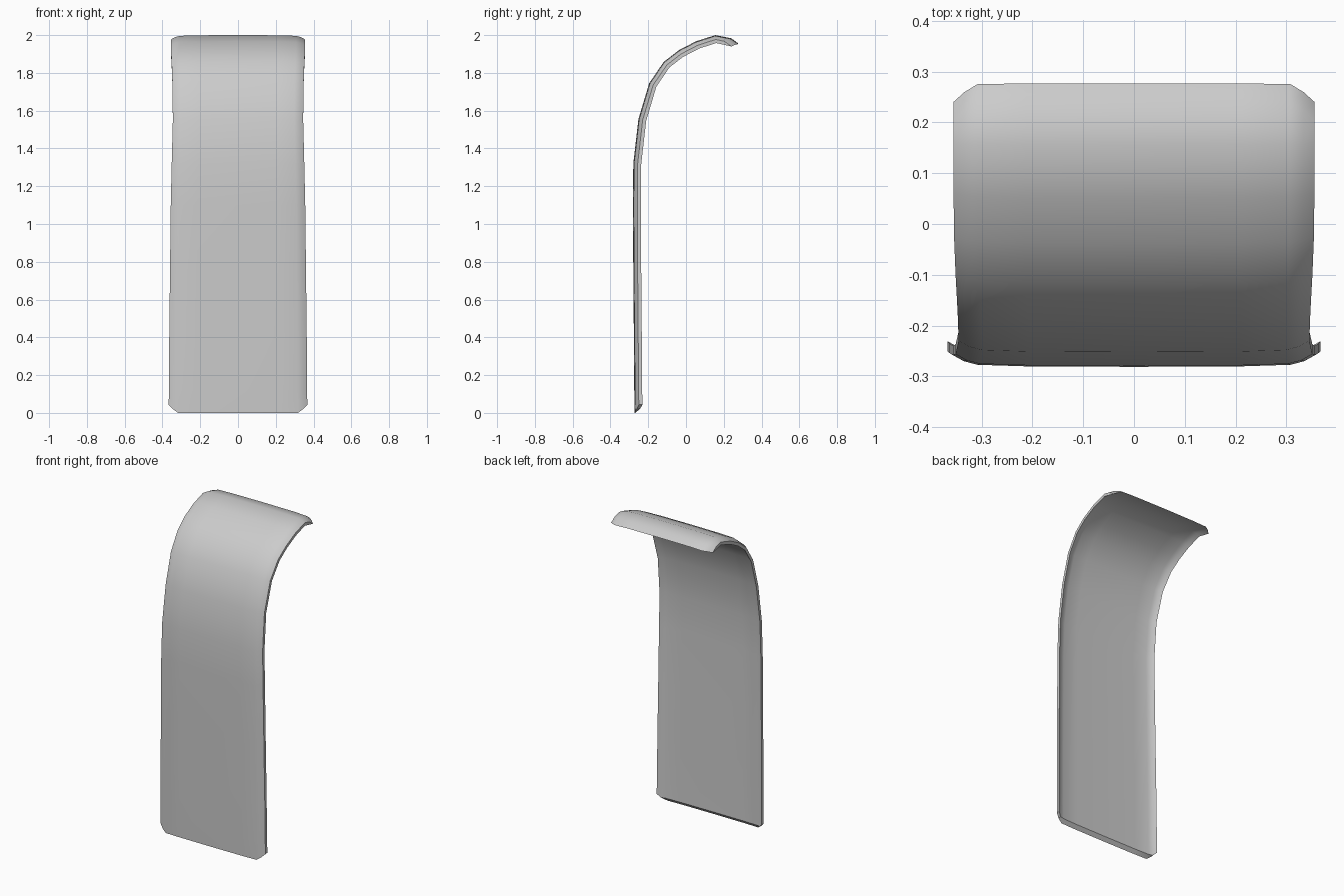
import bpy, bmesh
from mathutils import Vector

if "Cube" in bpy.data.objects:
    bpy.data.objects.remove(bpy.data.objects["Cube"])

# Side profile of the outer face: y, z, half width
PROFILE = [(-.272, 0, .367), (-.274, .12, .366), (-.276, .4, .364), (-.279, .75, .36),
           (-.281, 1.1, .356), (-.279, 1.32, .351), (-.252, 1.555, .345),
           (-.195, 1.745, .347), (-.118, 1.858, .351), (-.038, 1.92, .354),
           (.052, 1.967, .355), (.156, 2.0, .355), (.24, 1.983, .355)]
# Cross-section: width fraction, setback of the curled side, corner pull-in
HALF = [(1, .023, .043), (.94, .011, .02), (.865, .004, 0), (.6, .001, 0)]
ACROSS = [(-f, d, p) for f, d, p in HALF] + [(0, 0, 0)] + HALF[::-1]
THICK = .019

pts = [Vector((0, y, z)) for y, z, w in PROFILE]
last = len(pts) - 1
bm = bmesh.new()


def sheet(inner):
    rows = []
    for i, p in enumerate(pts):
        tan = (pts[min(i + 1, last)] - pts[max(i - 1, 0)]).normalized()
        back = Vector((0, tan.z, -tan.y))
        row = []
        for f, d, pull in ACROSS:
            q = p + back * (d + (THICK if inner else 0))
            q.x = f * PROFILE[i][2]
            if i == 0:
                # bevelled foot with clipped corners
                q += tan * max(pull, .022 if inner else 0)
            elif i == last:
                # slanted lip with clipped corners
                q += tan * ((.041 if inner else 0) - pull * .75)
            row.append(bm.verts.new(q))
        rows.append(row)
    return rows


def bridge(a, b):
    for j in range(len(a) - 1):
        bm.faces.new((a[j], a[j + 1], b[j + 1], b[j]))


# Front and rear skins, then the rim between them
front, rear = sheet(False), sheet(True)
for skin in (front, rear):
    for a, b in zip(skin, skin[1:]):
        bridge(a, b)
for k in (0, -1):
    bridge(front[k], rear[k])
    bridge([r[k] for r in front], [r[k] for r in rear])
bmesh.ops.recalc_face_normals(bm, faces=bm.faces)

mesh = bpy.data.meshes.new("curved_panel")
bm.to_mesh(mesh)
bm.free()
panel = bpy.data.objects.new("curved_panel", mesh)
bpy.context.collection.objects.link(panel)
bpy.context.view_layer.objects.active = panel
panel.select_set(True)
bpy.ops.object.shade_smooth_by_angle(angle=.7)
